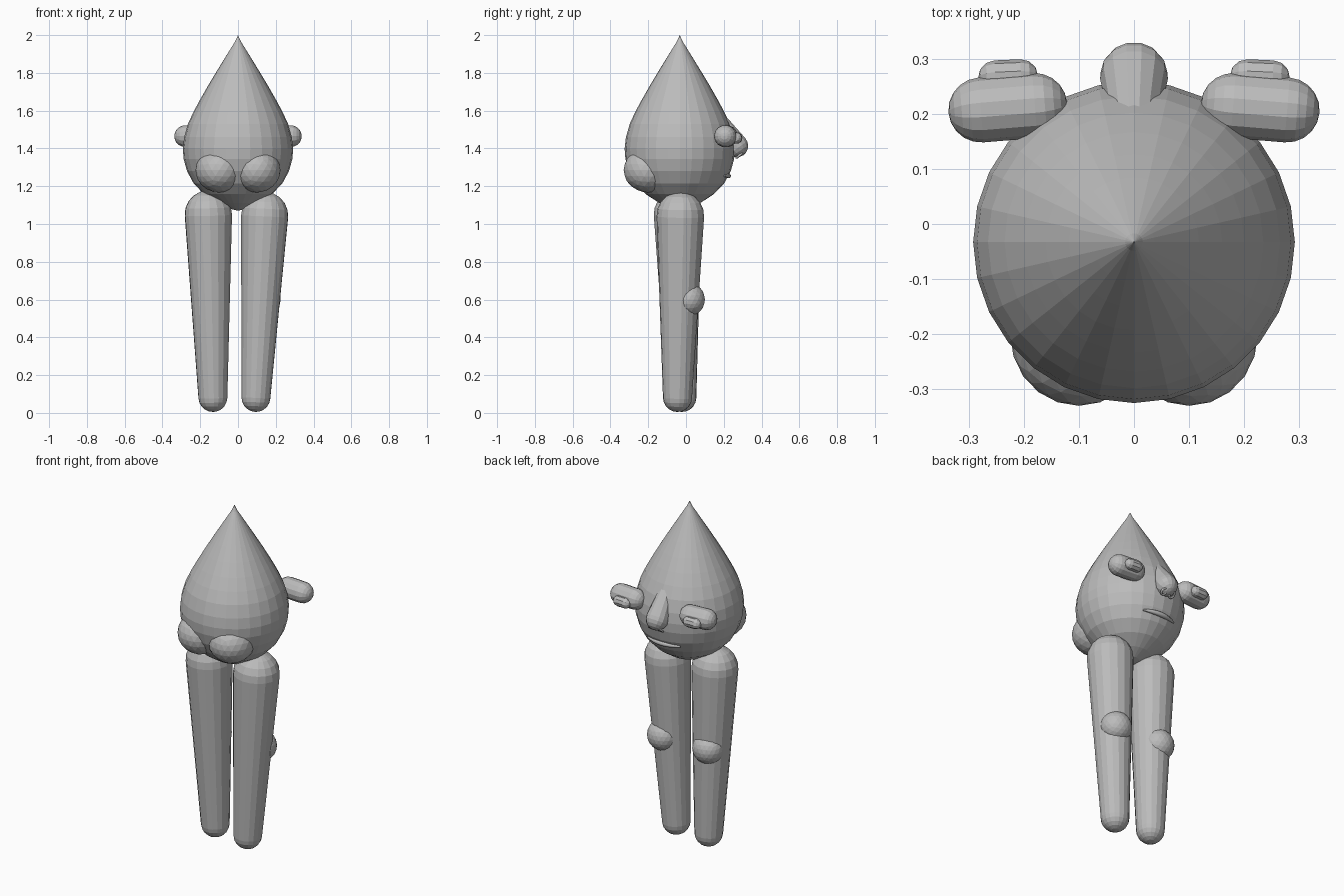
import bpy, bmesh, math
from mathutils import Vector, Matrix

if "Cube" in bpy.data.objects:
    bpy.data.objects.remove(bpy.data.objects["Cube"])

gray = bpy.data.materials.new("plain gray")
gray.diffuse_color = (0.5, 0.5, 0.5, 1)
gray.use_nodes = True
gray.node_tree.nodes["Principled BSDF"].inputs["Base Color"].default_value = gray.diffuse_color


def finish(name, bm):
    bmesh.ops.recalc_face_normals(bm, faces=bm.faces)
    mesh = bpy.data.meshes.new(name)
    bm.to_mesh(mesh)
    bm.free()
    mesh.materials.append(gray)
    obj = bpy.data.objects.new(name, mesh)
    bpy.context.collection.objects.link(obj)
    return obj


def lathe(name, profile, segs, matrix):
    """Revolve (radius, height) points, whose ends lie on the axis."""
    bm = bmesh.new()
    rings = []
    for r, h in profile:
        n = 1 if r < 1e-5 else segs
        rings.append([bm.verts.new((r * math.cos(math.tau * i / segs),
                                    r * math.sin(math.tau * i / segs), h)) for i in range(n)])
    for a, b in zip(rings, rings[1:]):
        for i in range(segs):
            j = (i + 1) % segs
            if len(a) == 1:
                bm.faces.new((a[0], b[i], b[j]))
            elif len(b) == 1:
                bm.faces.new((a[i], a[j], b[0]))
            else:
                bm.faces.new((a[i], a[j], b[j], b[i]))
    bm.transform(matrix)
    return finish(name, bm)


def capsule(name, p0, p1, r0, r1, segs=16, steps=5):
    """Tapered rod with rounded ends between two centres."""
    p0, p1 = Vector(p0), Vector(p1)
    d = p1 - p0
    lean = math.asin((r0 - r1) / d.length)
    prof = []
    for k in range(steps + 1):
        a = -math.pi / 2 + (math.pi / 2 + lean) * k / steps
        prof.append((r0 * math.cos(a), r0 * math.sin(a)))
    for k in range(steps + 1):
        a = lean + (math.pi / 2 - lean) * k / steps
        prof.append((r1 * math.cos(a), d.length + r1 * math.sin(a)))
    m = Matrix.Translation(p0) @ d.to_track_quat('Z', 'Y').to_matrix().to_4x4()
    return lathe(name, prof, segs, m)


def ball(name, centre, size, level=3):
    bm = bmesh.new()
    bmesh.ops.create_icosphere(bm, subdivisions=level, radius=1)
    bm.transform(Matrix.Translation(centre) @ Matrix.Diagonal((*size, 1)))
    return finish(name, bm)


def tube(name, points, radius, cyclic=False):
    curve = bpy.data.curves.new(name, 'CURVE')
    curve.dimensions = '3D'
    curve.bevel_depth = radius
    curve.bevel_resolution = 1
    curve.use_fill_caps = True
    sp = curve.splines.new('POLY')
    sp.points.add(len(points) - 1)
    for p, (co, w) in zip(sp.points, points):
        p.co = (*co, 1)
        p.radius = w
    sp.use_cyclic_u = cyclic
    curve.materials.append(gray)
    obj = bpy.data.objects.new(name, curve)
    bpy.context.collection.objects.link(obj)


# Teardrop body
body = [(0, 1.07), (0.05, 1.083), (0.11, 1.112), (0.18, 1.158), (0.235, 1.215), (0.27, 1.28),
        (0.288, 1.345), (0.292, 1.4), (0.285, 1.46), (0.265, 1.53), (0.235, 1.595), (0.2, 1.66),
        (0.16, 1.73), (0.118, 1.8), (0.075, 1.87), (0.038, 1.93), (0.016, 1.965), (0, 2.0)]
lathe("body", body, 28, Matrix.Translation((0, -0.033, 0)))

# Nose ridge
capsule("nose", (0, 0.115, 1.635), (0, 0.268, 1.415), 0.03, 0.062, 14)

for side, label in ((-1, "left"), (1, "right")):
    # Rounded cheeks of the seat
    ball(label + "_buttock", (side * 0.1, -0.2, 1.285), (0.125, 0.13, 0.118))
    # Eye with its raised pupil
    capsule(label + "_eye", (side * 0.18, 0.215, 1.465), (side * 0.278, 0.207, 1.465),
            0.059, 0.059, 14)
    capsule(label + "_pupil", (side * 0.205, 0.268, 1.455), (side * 0.252, 0.266, 1.455),
            0.031, 0.031, 10, 3)
    # Nostril ring
    c = Vector((side * 0.027, 0.282, 1.362))
    ring = [((c.x + 0.015 * math.cos(t), c.y + 0.015 * math.sin(t), c.z + 0.012 * math.sin(t)), 1)
            for t in (math.tau * i / 10 for i in range(10))]
    tube(label + "_nostril", ring, 0.006, True)

# Lips wrapped around the body
lips = []
for i in range(9):
    a = math.radians(-24 + 6 * i)
    lips.append(((0.258 * math.sin(a), -0.033 + 0.258 * math.cos(a), 1.255),
                 0.35 + 0.65 * math.cos(math.radians((i - 4) * 22))))
tube("mouth", lips, 0.014)

# Legs and knees
capsule("left_leg", (-0.157, -0.045, 1.052), (-0.133, -0.022, 0.082), 0.126, 0.077, 18)
capsule("right_leg", (0.141, -0.03, 1.045), (0.095, -0.045, 0.082), 0.126, 0.077, 18)
ball("left_knee", (-0.157, 0.015, 0.6), (0.088, 0.085, 0.088))
ball("right_knee", (0.138, 0.015, 0.6), (0.088, 0.085, 0.088))
